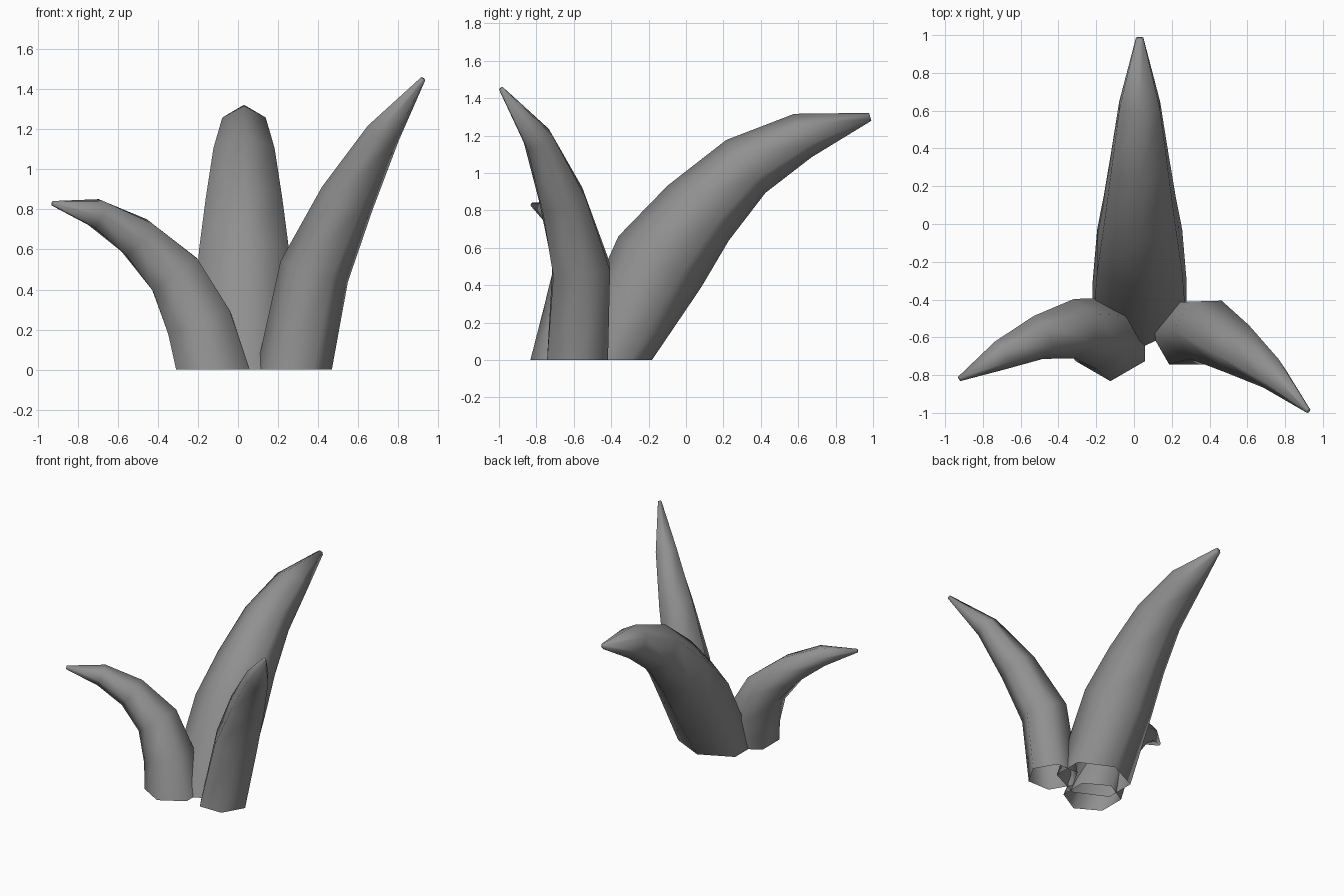
import bpy, bmesh, math
from mathutils import Vector

cube = bpy.data.objects.get("Cube")
if cube:
    bpy.data.objects.remove(cube)

# Single grey material
grey = bpy.data.materials.new("stone_grey")
grey.use_nodes = True
COLOUR = (0.28, 0.28, 0.28, 1)
grey.diffuse_color = COLOUR
grey.node_tree.nodes["Principled BSDF"].inputs["Base Color"].default_value = COLOUR


def horn(name, path, axis, turn=0, squash=1):
    """Hexagonal tapered tube, open at the base; path holds (x, y, z, radius)."""
    centres = [Vector(p[:3]) for p in path]
    last = len(path) - 1
    bm = bmesh.new()
    rings = []
    for i, c in enumerate(centres):
        # The base lies flat, the other rings face along the curve
        if i == 0:
            n = Vector((0, 0, 1))
        else:
            n = (centres[min(i + 1, last)] - centres[i - 1]).normalized()
        u = Vector(axis)
        u = (u - n * u.dot(n)).normalized()
        v = n.cross(u) * (squash if i == 0 else 1)
        ring = []
        for k in range(6):
            a = math.radians(turn + 60 * k)
            ring.append(bm.verts.new(c + path[i][3] * (u * math.cos(a) + v * math.sin(a))))
        rings.append(ring)
    for lo, hi in zip(rings, rings[1:]):
        for k in range(6):
            j = (k + 1) % 6
            bm.faces.new((lo[k], lo[j], hi[j], hi[k]))
    bm.faces.new(rings[-1])
    for f in bm.faces:
        f.smooth = True
    mesh = bpy.data.meshes.new(name)
    bm.to_mesh(mesh)
    bm.free()
    mesh.materials.append(grey)
    obj = bpy.data.objects.new(name, mesh)
    bpy.context.collection.objects.link(obj)
    return obj


# Large horn sweeping to the back
horn("back_horn", [
    (0.03, -0.42, 0, 0.287),
    (0.03, -0.14, 0.525, 0.26),
    (0.03, 0.065, 0.785, 0.22),
    (0.03, 0.32, 1.035, 0.176),
    (0.03, 0.625, 1.2, 0.125),
    (0.03, 0.985, 1.3, 0.022)], (1, 0, 0), turn=30, squash=0.83)

# Short horn bending to the right
horn("right_horn", [
    (-0.125, -0.62, 0, 0.212),
    (-0.19, -0.58, 0.225, 0.19),
    (-0.315, -0.555, 0.475, 0.158),
    (-0.505, -0.6, 0.66, 0.118),
    (-0.705, -0.695, 0.78, 0.08),
    (-0.925, -0.82, 0.83, 0.013)], (0, 1, 0))

# Tall slender horn leaning to the left
horn("left_horn", [
    (0.28, -0.58, 0, 0.188),
    (0.38, -0.56, 0.49, 0.176),
    (0.545, -0.66, 0.855, 0.14),
    (0.725, -0.79, 1.18, 0.088),
    (0.922, -0.988, 1.45, 0.014)], (1, 0, 0))
